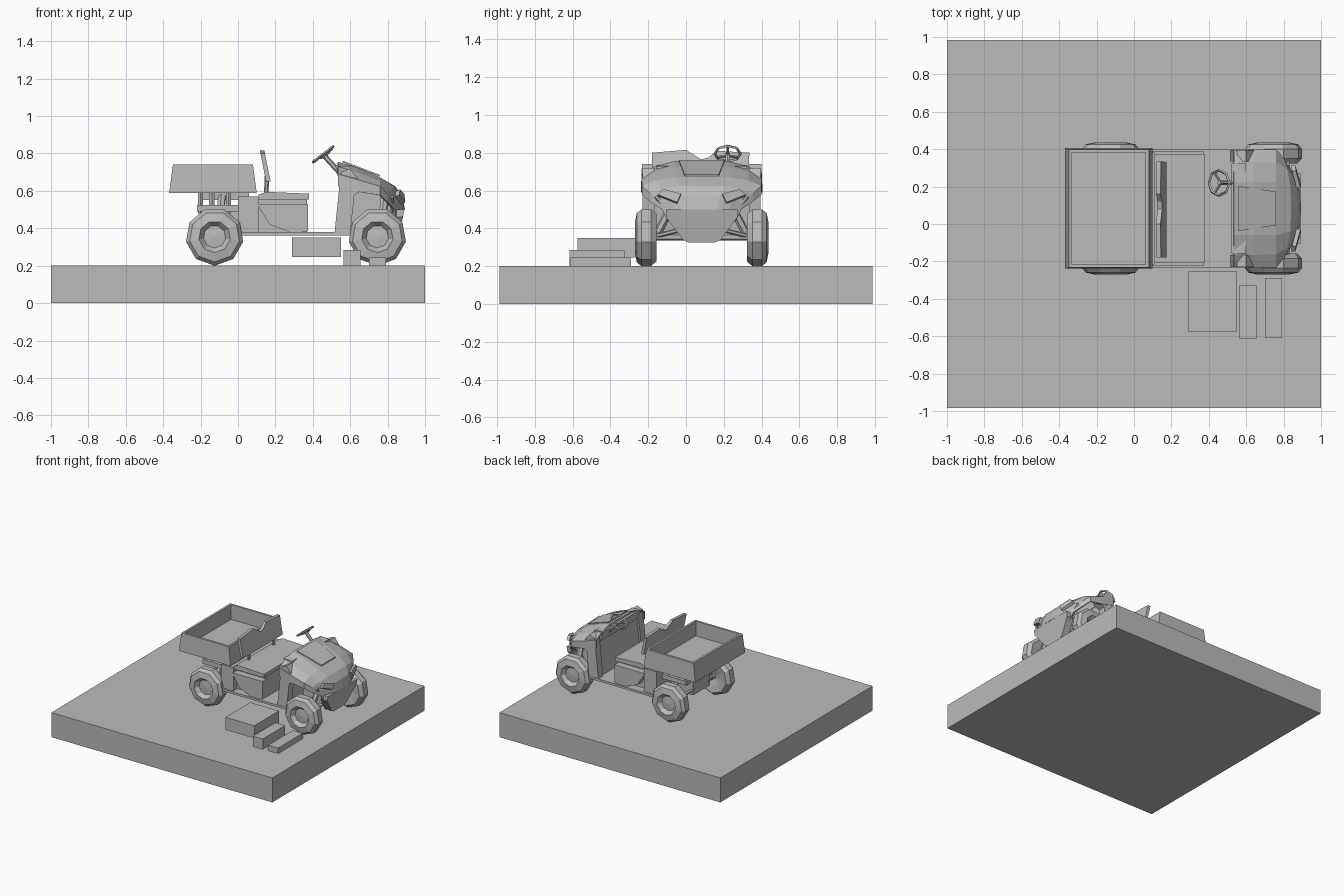
import bpy, bmesh, math
from mathutils import Vector

default = bpy.data.objects.get("Cube")
if default:
    bpy.data.objects.remove(default, do_unlink=True)

MID = 0.083          # centre line of the vehicle in y
GREY = (0.5, 0.5, 0.5, 1)
mat = bpy.data.materials.new("plain grey")
mat.use_nodes = True
mat.diffuse_color = GREY
mat.node_tree.nodes["Principled BSDF"].inputs["Base Color"].default_value = GREY


def finish(name, bm, merge=True):
    if merge:
        bmesh.ops.remove_doubles(bm, verts=bm.verts, dist=0.0005)
    bmesh.ops.recalc_face_normals(bm, faces=bm.faces)
    mesh = bpy.data.meshes.new(name)
    bm.to_mesh(mesh)
    bm.free()
    mesh.materials.append(mat)
    obj = bpy.data.objects.new(name, mesh)
    bpy.context.collection.objects.link(obj)
    return obj


def slab(name, points, push):
    """Flat outline in space, extruded along the vector push."""
    bm = bmesh.new()
    face = bm.faces.new([bm.verts.new(p) for p in points])
    out = bmesh.ops.extrude_face_region(bm, geom=[face], use_keep_orig=True)
    verts = [v for v in out["geom"] if isinstance(v, bmesh.types.BMVert)]
    bmesh.ops.translate(bm, verts=verts, vec=push)
    return finish(name, bm)


def box(name, x, y, z):
    outline = [(x[0], y[0], z[0]), (x[1], y[0], z[0]),
               (x[1], y[1], z[0]), (x[0], y[1], z[0])]
    return slab(name, outline, (0, 0, z[1] - z[0]))


def wide(half):
    return (MID - half, MID + half)


def side_slab(name, outline, y, push):
    return slab(name, [(x, y, z) for x, z in outline], (0, push, 0))


def tube(name, start, end, radius, sides=6):
    a, b = Vector(start), Vector(end)
    bm = bmesh.new()
    bmesh.ops.create_cone(bm, cap_ends=True, segments=sides, radius1=radius,
                          radius2=radius, depth=(b - a).length)
    obj = finish(name, bm)
    obj.location = (a + b) / 2
    obj.rotation_euler = (b - a).to_track_quat("Z", "Y").to_euler()
    return obj


def skin(name, rings, loop=False):
    """Quads between neighbouring rows of points."""
    bm = bmesh.new()
    rows = [[bm.verts.new(p) for p in ring] for ring in rings]
    pairs = list(zip(rows, rows[1:])) + ([(rows[-1], rows[0])] if loop else [])
    for a, b in pairs:
        for i in range(len(a) - 1):
            bm.faces.new((a[i], a[i + 1], b[i + 1], b[i]))
    return finish(name, bm)


# Ground plinth and the three loose blocks
box("plinth", (-1, 1), (-0.985, 0.985), (0, 0.2))
box("large_block", (0.29, 0.55), (-0.575, -0.255), (0.247, 0.35))
box("middle_block", (0.565, 0.655), (-0.615, -0.325), (0.2, 0.285))
box("small_block", (0.7, 0.79), (-0.61, -0.29), (0.2, 0.245))

# Wheels: chunky lathed tyres with sunken hubs
TYRE = [(0, 0.03), (0.06, 0.025), (0.085, 0.055), (0.135, 0.045), (0.155, 0.02),
        (0.155, -0.03), (0.13, -0.058), (0.08, -0.05), (0, -0.03)]


def wheel(name, x, side):
    rings = []
    for i in range(9):
        a = math.tau * (i + 0.5) / 9
        rings.append([(x + r * math.sin(a), MID + side * (0.298 + d),
                       0.355 + r * math.cos(a)) for r, d in TYRE])
    skin(name, rings, loop=True)


for side, label in ((-1, "right"), (1, "left")):
    y = lambda d: MID + side * d
    for end, x in (("rear", -0.125), ("front", 0.745)):
        wheel(f"{end}_{label}_wheel", x, side)
        # Wishbones and shock absorbers
        for dx in (-0.07, 0.07):
            tube(f"{end}_{label}_wishbone", (x + dx, y(0.08), 0.4),
                 (x, y(0.26), 0.355), 0.012)
        tube(f"{end}_{label}_shock", (x + 0.04, y(0.13), 0.57),
             (x + 0.02, y(0.23), 0.38), 0.022)
    # Struts holding up the cargo bed
    for x in (-0.2, -0.14, -0.05):
        tube(f"bed_{label}_strut", (x, y(0.2), 0.48), (x, y(0.2), 0.6), 0.016)
    box(f"bed_{label}_rail", (-0.22, 0.02),
        sorted((y(0.17), y(0.23))), (0.49, 0.525))
    # Front leg panel that meets the hood
    side_slab(f"{label}_cowl_leg", [(0.515, 0.365), (0.6, 0.365), (0.622, 0.58),
              (0.68, 0.61), (0.6, 0.72), (0.55, 0.7)], y(0.25), side * 0.062)
    # Faceted panel under the seat
    side_slab(f"{label}_seat_panel", [(0.1, 0.53), (0.375, 0.53), (0.375, 0.385),
              (0.29, 0.375), (0.17, 0.42)], y(0.24), side * 0.065)
    # Slanted headlight
    slab(f"{label}_headlight", [(0.868, y(0.11), 0.575), (0.845, y(0.2), 0.6),
         (0.84, y(0.23), 0.57), (0.872, y(0.13), 0.53)], (0.022, 0, 0.008))
    # Bars between bumper and hood
    tube(f"{label}_front_bar", (0.83, y(0.16), 0.47), (0.82, y(0.24), 0.57), 0.012)

# Chassis, axles and floor
box("rear_gearbox", (-0.2, 0.02), wide(0.11), (0.36, 0.5))
box("bed_subframe", (-0.2, 0.06), wide(0.14), (0.55, 0.6))
box("floor", (0, 0.61), wide(0.315), (0.362, 0.38))
box("front_frame", (0.6, 0.85), wide(0.1), (0.36, 0.6))
for end, x in (("rear", -0.125), ("front", 0.745)):
    tube(f"{end}_axle", (x, MID - 0.28, 0.355), (x, MID + 0.28, 0.355), 0.02)

# Seat base, cushion and backrest
box("engine_cover", (0, 0.11), wide(0.3), (0.375, 0.57))
box("seat_base", (0.1, 0.37), wide(0.25), (0.375, 0.56))
side_slab("seat_cushion", [(0.11, 0.555), (0.38, 0.555), (0.38, 0.585),
          (0.15, 0.595), (0.11, 0.58)], MID - 0.29, 0.58)
BACK = [(-0.18, 0.65), (0.33, 0.65), (0.335, 0.8), (0.16, 0.81), (0.12, 0.775),
        (0.08, 0.765), (0, 0.815), (-0.18, 0.8)]
slab("backrest", [(0.15 - 0.2 * (z - 0.65), y, z) for y, z in BACK],
     (0.024, 0, 0))
for d in (-0.16, 0.16):
    tube("backrest_post", (0.15, MID + d, 0.57), (0.155, MID + d, 0.68), 0.012)

# Cargo bed: tapered open tray
bm = bmesh.new()
corners = []
for grow, z in ((0.0, 0.59), (-0.02, 0.74)):
    lo, hi = -0.368 - grow, 0.1 + grow
    h = 0.322 + grow * 0.3
    corners.append([bm.verts.new(p) for p in (
        (lo, MID - h, z), (hi, MID - h, z), (hi, MID + h, z), (lo, MID + h, z))])
low, high = corners
bm.faces.new(low)
rim = bm.faces.new(high)
for i in range(4):
    j = (i + 1) % 4
    bm.faces.new((low[i], low[j], high[j], high[i]))
bm.normal_update()
bmesh.ops.inset_region(bm, faces=[rim], thickness=0.025)
out = bmesh.ops.extrude_face_region(bm, geom=[rim])
well = [v for v in out["geom"] if isinstance(v, bmesh.types.BMVert)]
bmesh.ops.delete(bm, geom=[rim], context="FACES_ONLY")
bmesh.ops.translate(bm, verts=well, vec=(0, 0, -0.12))
finish("cargo_bed", bm)

# Hood: one half profile scaled along the length, x, top, half width, drop
HALF = [(0, 0), (0.45, 0), (0.78, 0.2), (1, 0.5), (1, 1)]
STATIONS = [(0.535, 0.755, 0.315, 0.13), (0.64, 0.725, 0.318, 0.13),
            (0.76, 0.672, 0.315, 0.095), (0.84, 0.625, 0.27, 0.085),
            (0.878, 0.57, 0.21, 0.07), (0.893, 0.5, 0.18, 0.06)]
rings = []
for x, top, w, drop in STATIONS:
    half = [(x - 0.04 * u ** 3 * (x > 0.8), w * u, top - drop * v) for u, v in HALF]
    full = [(x, -y, z) for x, y, z in half[:0:-1]] + half
    rings.append([(x, MID + y, z) for x, y, z in full])
hood = skin("hood", rings)
thick = hood.modifiers.new("thickness", "SOLIDIFY")
thick.thickness = 0.012

# Raised hood centre and lower bumper
slab("hood_ridge", [(0.56, MID - 0.12, 0.752), (0.56, MID + 0.12, 0.752),
     (0.76, MID + 0.09, 0.676), (0.76, MID - 0.09, 0.676)], (0, 0, 0.009))
BUMPER = [(-0.19, 0.5), (-0.19, 0.46), (-0.1, 0.34), (-0.07, 0.325),
          (0.07, 0.325), (0.1, 0.34), (0.19, 0.46), (0.19, 0.5)]
slab("front_bumper", [(0.89 - 0.2 * (0.5 - z), MID + y, z) for y, z in BUMPER],
     (-0.06, 0, 0))

# Firewall and dashboard
side_slab("firewall", [(0.53, 0.37), (0.57, 0.37), (0.6, 0.7), (0.565, 0.7)],
          MID - 0.26, 0.52)
side_slab("dashboard", [(0.52, 0.735), (0.55, 0.65), (0.6, 0.65), (0.6, 0.73)],
          MID - 0.24, 0.48)

# Steering wheel, spokes and column
HUB = Vector((0.455, 0.22, 0.795))
bpy.ops.mesh.primitive_torus_add(
    location=HUB, rotation=(0, -0.65, 0), major_segments=8, minor_segments=4,
    major_radius=0.068, minor_radius=0.008)
ring = bpy.context.object
ring.name = "steering_wheel"
ring.data.materials.append(mat)
for i in range(3):
    a = math.tau * i / 3
    reach = Vector((math.cos(a) * 0.8, math.sin(a), math.cos(a) * 0.6)) * 0.065
    tube("steering_spoke", HUB + Vector((0.01, 0, -0.012)), HUB + reach, 0.007, 4)
tube("steering_column", HUB, (0.56, 0.22, 0.68), 0.014)
